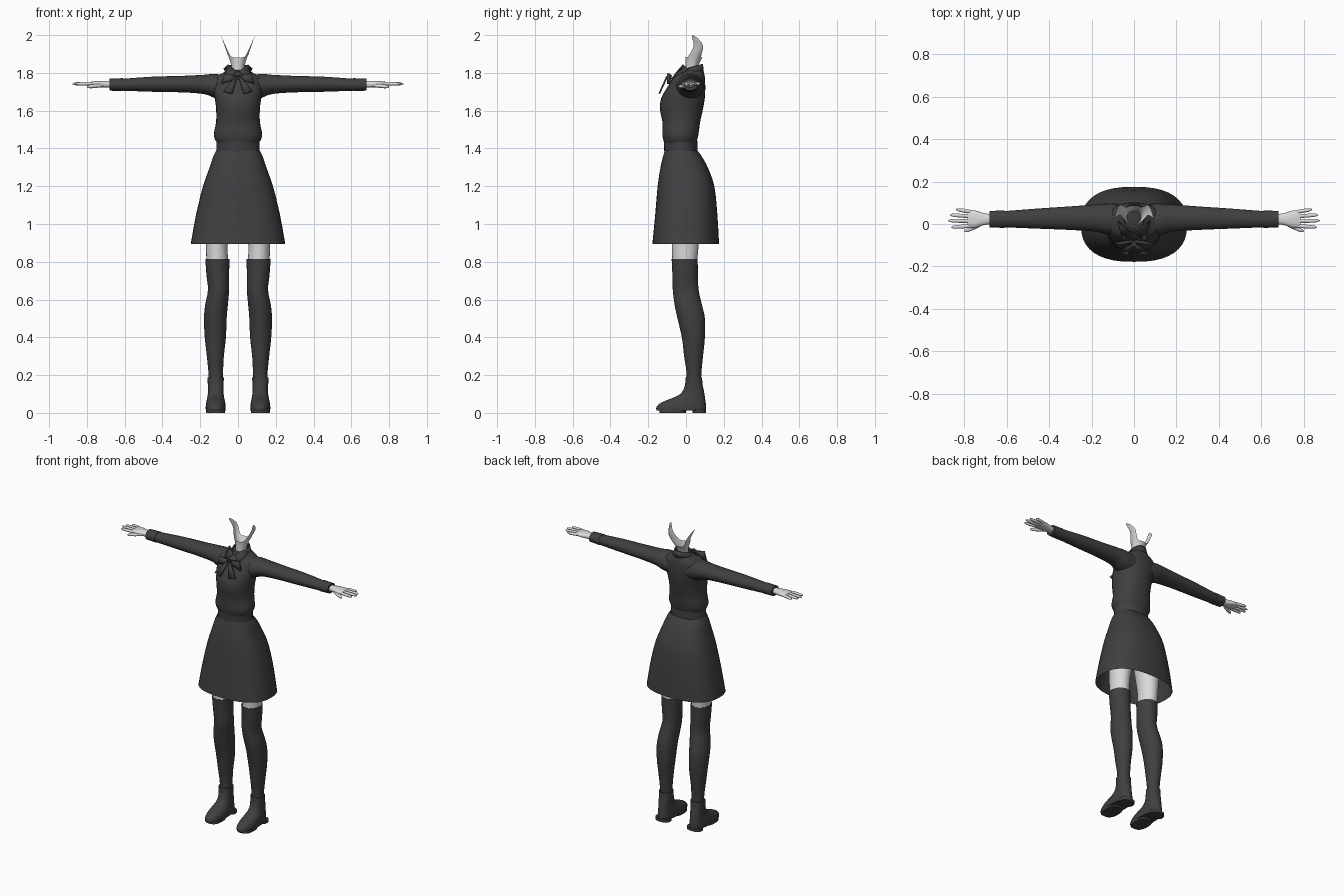
import bpy, bmesh, math
from mathutils import Vector

if "Cube" in bpy.data.objects:
    bpy.data.objects.remove(bpy.data.objects["Cube"], do_unlink=True)


def material(name, value):
    m = bpy.data.materials.new(name)
    m.use_nodes = True
    col = (value, value, value, 1)
    m.diffuse_color = col
    m.node_tree.nodes["Principled BSDF"].inputs["Base Color"].default_value = col
    return m


DARK = material("charcoal cloth", 0.05)
SKIN = material("pale grey skin", 0.7)


def finish(name, bm, mat, mirror=False, thick=0):
    bmesh.ops.recalc_face_normals(bm, faces=bm.faces)
    me = bpy.data.meshes.new(name)
    bm.to_mesh(me)
    bm.free()
    me.materials.append(mat)
    ob = bpy.data.objects.new(name, me)
    bpy.context.collection.objects.link(ob)
    bpy.ops.object.select_all(action="DESELECT")
    bpy.context.view_layer.objects.active = ob
    ob.select_set(True)
    bpy.ops.object.shade_smooth_by_angle(angle=math.radians(40))
    if thick:
        ob.modifiers.new("thickness", "SOLIDIFY").thickness = thick
    if mirror:
        ob.modifiers.new("mirror", "MIRROR").use_mirror_merge = False
    return ob


def curve_rings(rings, steps):
    """Catmull-Rom interpolation through the given cross-sections."""
    out = []
    for i in range(len(rings) - 1):
        a, b, c, d = (rings[min(max(i + k, 0), len(rings) - 1)] for k in (-1, 0, 1, 2))
        for s in range(steps):
            t = s / steps
            out.append([q + (r - p) * t / 2 + (2 * p - 5 * q + 4 * r - w) * t * t / 2
                        + (3 * q - p - 3 * r + w) * t ** 3 / 2
                        for p, q, r, w in zip(a, b, c, d)])
    return out + [rings[-1]]


def loft(name, rings, mat, along="z", mirror=False, power=2.0, n=28, steps=3,
         caps=True, tilt=0, thick=0):
    """Rings along z: z, x, y low, y high, x radius. Along x: x, y low, y high, z low, z high."""
    bm = bmesh.new()
    loops = []
    for r in curve_rings(rings, steps):
        loop = []
        for i in range(n):
            a = 2 * math.pi * i / n
            u, v = (math.copysign(abs(f) ** (2 / power), f) for f in (math.cos(a), math.sin(a)))
            if along == "z":
                pos, cx, lo, hi, rx = r
                p = (cx + rx * u, (lo + hi) / 2 + (hi - lo) / 2 * v, pos + tilt * v)
            else:
                pos, lo, hi, zlo, zhi = r
                p = (pos, (lo + hi) / 2 + (hi - lo) / 2 * u, (zlo + zhi) / 2 + (zhi - zlo) / 2 * v)
            loop.append(bm.verts.new(p))
        loops.append(loop)
    for a, b in zip(loops, loops[1:]):
        for i in range(n):
            j = (i + 1) % n
            bm.faces.new((a[i], a[j], b[j], b[i]))
    if caps:
        bm.faces.new(loops[0])
        bm.faces.new(loops[-1])
    return finish(name, bm, mat, mirror, thick)


def plate(name, points, mat, thick):
    bm = bmesh.new()
    bm.faces.new([bm.verts.new(p) for p in points])
    return finish(name, bm, mat, True, thick)


# Blouse, belt and skirt
loft("blouse", [(1.43, 0, -.115, .055, .112), (1.47, 0, -.125, .065, .128),
                (1.54, 0, -.125, .075, .116), (1.61, 0, -.138, .09, .116),
                (1.67, 0, -.13, .1, .124), (1.73, 0, -.095, .102, .135),
                (1.775, 0, -.07, .1, .125), (1.797, 0, -.05, .096, .085),
                (1.815, 0, -.03, .09, .055)], DARK, power=2.2)
loft("belt", [(1.385, 0, -.115, .062, .115), (1.44, 0, -.118, .06, .115)], DARK, steps=1)
loft("skirt", [(.895, 0, -.178, .175, .25), (1.05, 0, -.163, .166, .222),
               (1.2, 0, -.15, .15, .185), (1.3, 0, -.135, .115, .15),
               (1.355, 0, -.122, .085, .132), (1.39, 0, -.112, .06, .115)],
     DARK, power=2.5, n=40, caps=False)

# Sleeves and cuffs
loft("sleeve", [(.06, -.06, .095, 1.66, 1.785), (.125, -.05, .096, 1.668, 1.795),
                (.18, -.036, .092, 1.688, 1.79), (.3, -.028, .083, 1.697, 1.784),
                (.45, -.022, .073, 1.7, 1.78), (.62, -.015, .06, 1.706, 1.768)],
     DARK, along="x", mirror=True)
loft("cuff", [(.61, -.018, .063, 1.703, 1.772), (.68, -.017, .062, 1.706, 1.77)],
     DARK, along="x", mirror=True, steps=1)

# Hands
loft("palm", [(.67, .0, .045, 1.722, 1.757), (.71, -.006, .052, 1.722, 1.758),
              (.75, -.018, .064, 1.727, 1.757), (.785, -.016, .064, 1.732, 1.752)],
     SKIN, along="x", mirror=True, n=16, power=2.4)


def finger(name, start, end, radius):
    bm = bmesh.new()
    bmesh.ops.create_uvsphere(bm, u_segments=10, v_segments=8, radius=1)
    a, b = Vector(start), Vector(end)
    turn = (b - a).to_track_quat("Z", "Y")
    for v in bm.verts:
        v.co.z = math.copysign(abs(v.co.z) ** .6, v.co.z) * (b - a).length / 2
        v.co.x *= radius
        v.co.y *= radius
        v.co = turn @ v.co + (a + b) / 2
    finish(name, bm, SKIN, True)


for label, y, spread, tip in (("index", -.009, -.006, .862), ("middle", .013, .003, .877),
                              ("ring", .035, .008, .868), ("little", .055, .014, .838)):
    finger(label + "_finger", (.755, y, 1.743), (tip, y + spread, 1.742), .0095)
finger("thumb", (.71, .004, 1.735), (.80, -.036, 1.726), .0105)

# Legs, stockings and boots
loft("thigh", [(.79, .109, -.072, .058, .058), (.9, .112, -.075, .068, .058),
               (1.05, .1, -.08, .08, .075), (1.25, .075, -.08, .08, .075)], SKIN, mirror=True)
loft("stocking", [(.16, .118, .0, .08, .037), (.22, .118, .002, .082, .039),
                  (.3, .12, -.01, .09, .045), (.4, .12, -.022, .1, .056),
                  (.5, .12, -.045, .1, .06), (.57, .114, -.06, .085, .06),
                  (.65, .103, -.07, .067, .056), (.73, .107, -.072, .063, .06),
                  (.815, .109, -.076, .062, .064)], DARK, mirror=True)
loft("boot", [(.012, .118, -.156, .106, .052), (.03, .118, -.157, .107, .053),
              (.05, .118, -.138, .105, .051), (.07, .118, -.095, .102, .047),
              (.09, .118, -.045, .099, .043), (.115, .118, -.018, .095, .041),
              (.15, .118, -.005, .088, .042), (.188, .118, -.002, .085, .043)],
     DARK, mirror=True, power=2.3)
for part, lo, hi in (("boot_sole", -.14, .0), ("boot_heel", .035, .107)):
    loft(part, [(0, .118, lo, hi, .05), (.02, .118, lo, hi, .051)],
         DARK, mirror=True, power=2.6, steps=1)

# Neck and jaw: an open shell rising into a thin point on each side
bm = bmesh.new()
columns, rows = 64, 12
profile = curve_rings([(1.79, .034, .033), (1.83, .036, .034), (1.87, .045, .044),
                       (1.9, .056, .056), (1.95, .07, .073), (2.0, .036, .091)], 8)


def section(z):
    for p, q in zip(profile, profile[1:]):
        if z <= q[0]:
            t = (z - p[0]) / (q[0] - p[0])
            return [u + (v - u) * t for u, v in zip(p, q)]
    return profile[-1]


grid = []
for i in range(columns):
    a = 2 * math.pi * i / columns
    side = abs(math.sin(a)) ** 9
    top = 1.882 + .118 * side
    col = []
    for k in range(rows + 1):
        z, cy, r = section(1.79 + (top - 1.79) * k / rows)
        front = 1.1 if math.cos(a) > 0 else .8
        col.append(bm.verts.new((r * math.sin(a), cy - r * front * math.cos(a), z)))
    grid.append(col)
for i in range(columns):
    a, b = grid[i], grid[(i + 1) % columns]
    for k in range(rows):
        bm.faces.new((a[k], b[k], b[k + 1], a[k + 1]))
finish("neck_and_jaw", bm, SKIN)

# Collar with two pointed flaps
loft("collar", [(1.79, 0, -.035, .094, .068), (1.832, 0, -.028, .09, .052)],
     DARK, steps=1, caps=False, tilt=.016, thick=.006)
plate("collar_flap", [(.004, -.042, 1.808), (.05, -.012, 1.842), (.074, .015, 1.82),
                      (.05, -.075, 1.765)], DARK, .006)

# Neck bow: loops, tails and knot
plate("bow_loop", [(.004, -.088, 1.786), (.07, -.1, 1.797), (.086, -.1, 1.742),
                   (.004, -.094, 1.766)], DARK, .014)
plate("bow_tail", [(.002, -.098, 1.778), (.018, -.098, 1.774), (.078, -.132, 1.7),
                   (.03, -.138, 1.688)], DARK, .008)
bm = bmesh.new()
bmesh.ops.create_cube(bm, size=.026)
bmesh.ops.translate(bm, verts=bm.verts, vec=(0, -.09, 1.776))
bmesh.ops.bevel(bm, geom=bm.edges[:], offset=.005, segments=2, affect="EDGES")
finish("bow_knot", bm, DARK)
